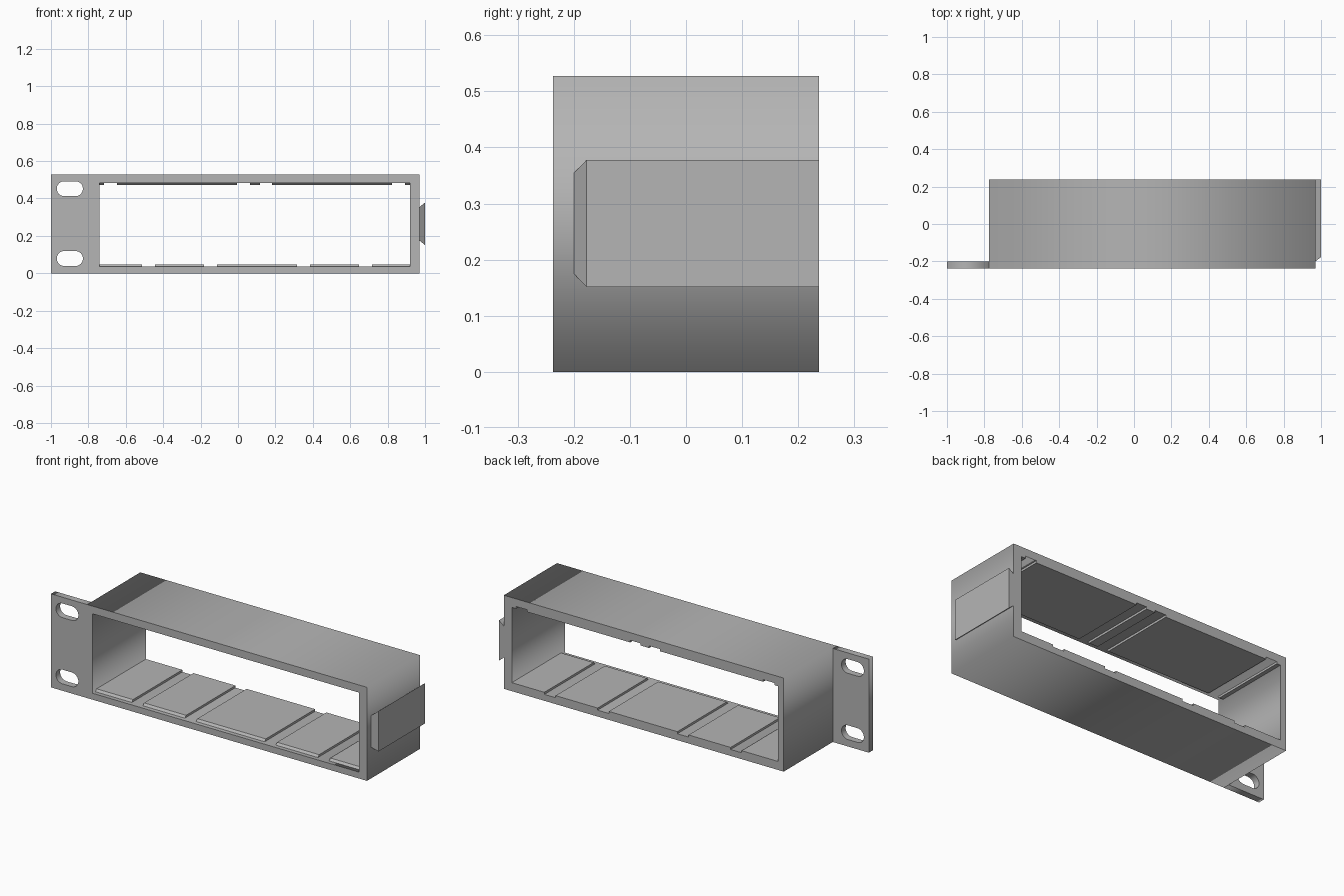
import bpy, bmesh
from math import sin, cos, pi, radians

cube = bpy.data.objects.get("Cube")
if cube:
    bpy.data.objects.remove(cube, do_unlink=True)

GREY = (0.46, 0.46, 0.46, 1)
mat = bpy.data.materials.new("plain grey")
mat.use_nodes = True
mat.diffuse_color = GREY
mat.node_tree.nodes["Principled BSDF"].inputs["Base Color"].default_value = GREY

FRONT, BACK, HEIGHT = -0.237, 0.237, 0.527
SIDE_L, SIDE_R = 0.97, -0.775
FLOOR, CEILING, STEP = 0.036, 0.484, 0.012
OPEN_R, OPEN_L = -0.74, 0.92


def rect(x0, x1, z0, z1):
    return [(x0, z0), (x1, z0), (x1, z1), (x0, z1)]


def slot(cx, cz, half, r, n=12):
    """Outline of a horizontal round-ended slot."""
    pts = []
    for side, start in ((1, -pi / 2), (-1, pi / 2)):
        for i in range(n + 1):
            a = start + pi * i / n
            pts.append((cx + side * (half - r) + r * cos(a), cz + r * sin(a)))
    return pts


def plate_with_holes(name, outlines, y0, y1):
    """Extrude front outlines (first is outer, rest are holes) from y0 to y1."""
    curve = bpy.data.curves.new(name, "CURVE")
    curve.dimensions = "2D"
    curve.fill_mode = "BOTH"
    curve.extrude = (y1 - y0) / 2
    for pts in outlines:
        sp = curve.splines.new("POLY")
        sp.points.add(len(pts) - 1)
        for p, (x, z) in zip(sp.points, pts):
            p.co = (x, z, 0, 1)
        sp.use_cyclic_u = True
    curve.materials.append(mat)
    ob = bpy.data.objects.new(name, curve)
    bpy.context.collection.objects.link(ob)
    ob.location.y = (y0 + y1) / 2
    ob.rotation_euler.x = radians(90)
    bpy.ops.object.select_all(action="DESELECT")
    ob.select_set(True)
    bpy.context.view_layer.objects.active = ob
    bpy.ops.object.convert(target="MESH")


def loft(name, ring_a, ring_b):
    """Closed solid between two matching rings of 3D points."""
    bm = bmesh.new()
    a = [bm.verts.new(p) for p in ring_a]
    b = [bm.verts.new(p) for p in ring_b]
    bm.faces.new(a)
    bm.faces.new(b)
    for i in range(len(a)):
        j = (i + 1) % len(a)
        bm.faces.new((a[i], a[j], b[j], b[i]))
    bmesh.ops.recalc_face_normals(bm, faces=bm.faces)
    me = bpy.data.meshes.new(name)
    bm.to_mesh(me)
    bm.free()
    me.materials.append(mat)
    bpy.context.collection.objects.link(bpy.data.objects.new(name, me))


# Open box frame
plate_with_holes("frame", [rect(SIDE_R, SIDE_L, 0, HEIGHT),
                           rect(OPEN_R, OPEN_L, FLOOR, CEILING)], FRONT, BACK)

# Mounting ear with two slotted holes
plate_with_holes("mounting_ear", [rect(-1, SIDE_R, 0, HEIGHT)] +
                 [slot(-0.899, z, 0.07, 0.04) for z in (0.079, 0.452)],
                 FRONT, -0.2)


# Raised guide pads between the grooves, with a sloped front lip
def guide_pads(name, base, direction, grooves):
    edges = [OPEN_R] + [x for g in grooves for x in g] + [OPEN_L]
    top = base + direction * STEP
    side = [(-0.213, base), (-0.202, top), (BACK, top), (BACK, base)]
    for i in range(0, len(edges), 2):
        loft(f"{name}_{i // 2 + 1}", [(edges[i], y, z) for y, z in side],
             [(edges[i + 1], y, z) for y, z in side])


guide_pads("floor_pad", FLOOR, 1,
           [(-0.513, -0.444), (-0.182, -0.112), (0.315, 0.385), (0.647, 0.717)])
guide_pads("ceiling_pad", CEILING, -1,
           [(-0.717, -0.647), (-0.005, 0.064), (0.118, 0.182), (0.824, 0.893)])


# Dovetail rail on the left side, flaring outwards
def rail_ring(x, y, z0, z1):
    return [(x, y, z0), (x, BACK, z0), (x, BACK, z1), (x, y, z1)]


loft("dovetail_rail", rail_ring(SIDE_L, -0.2, 0.175, 0.354),
     rail_ring(1.0, -0.177, 0.151, 0.378))
